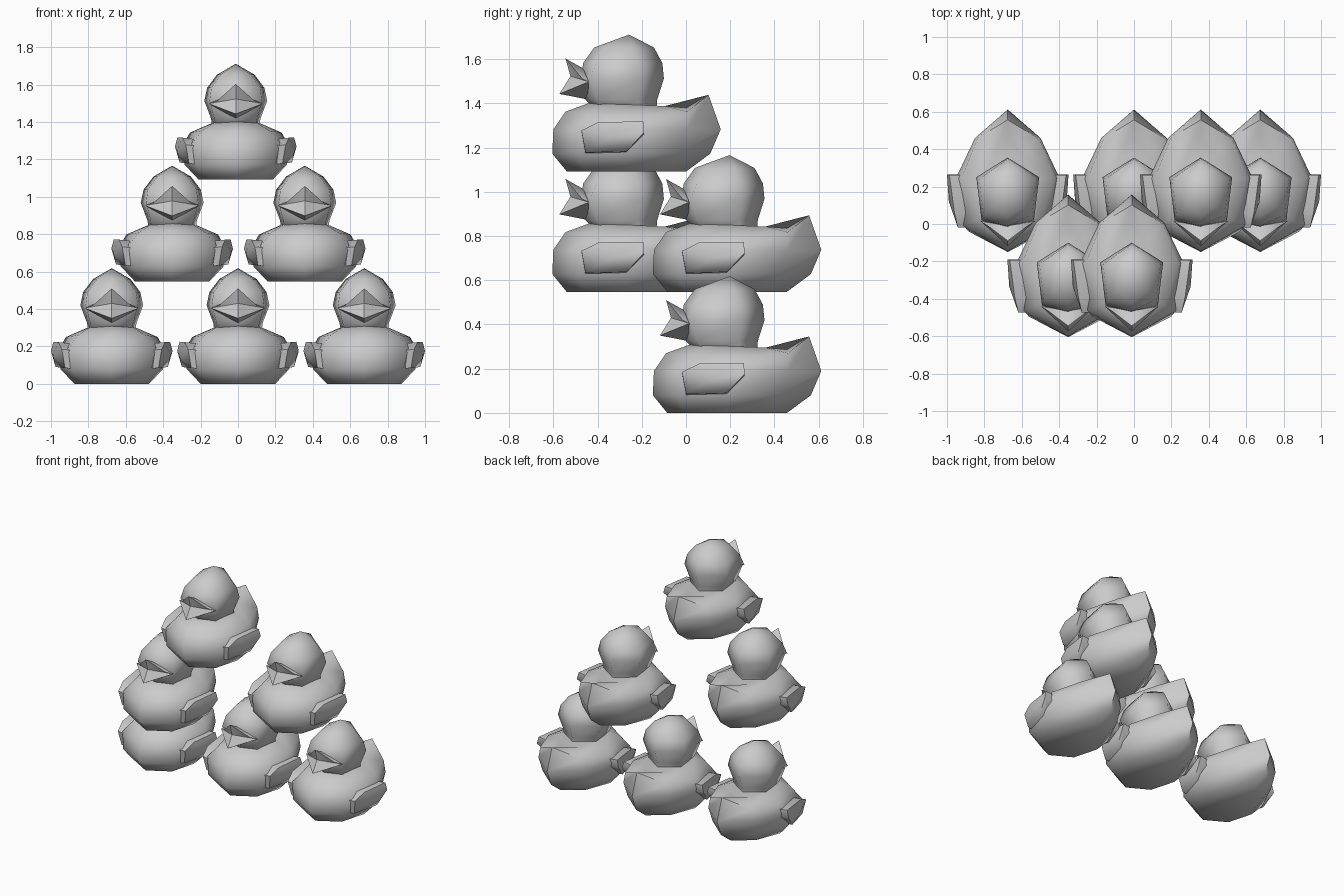
import bpy
import bmesh
from math import radians

if "Cube" in bpy.data.objects:
    bpy.data.objects.remove(bpy.data.objects["Cube"], do_unlink=True)

grey = bpy.data.materials.new("light_grey")
grey.use_nodes = True
COLOUR = (0.6, 0.6, 0.6, 1)
grey.diffuse_color = COLOUR
grey.node_tree.nodes["Principled BSDF"].inputs["Base Color"].default_value = COLOUR


def finish(bm, name, angle):
    """Turn a bmesh into a smooth-shaded mesh with sharp creases."""
    bmesh.ops.remove_doubles(bm, verts=bm.verts, dist=0.0005)
    bmesh.ops.recalc_face_normals(bm, faces=bm.faces)
    for face in bm.faces:
        face.smooth = True
    for edge in bm.edges:
        if len(edge.link_faces) == 2:
            edge.smooth = edge.calc_face_angle(0) < radians(angle)
    mesh = bpy.data.meshes.new(name)
    bm.to_mesh(mesh)
    bm.free()
    mesh.materials.append(grey)
    return mesh


def loft(name, half_rings, angle, peak=None):
    """Skin stacked rings, each given as its +x half from front to back."""
    bm = bmesh.new()
    rings = []
    for half in half_rings:
        full = half + [(-x, y, z) for x, y, z in half[-2:0:-1]]
        rings.append([bm.verts.new(p) for p in full])
    count = len(rings[0])
    for low, high in zip(rings, rings[1:]):
        for i in range(count):
            j = (i + 1) % count
            bm.faces.new((low[i], low[j], high[j], high[i]))
    bm.faces.new(rings[0])
    if peak:
        top = bm.verts.new(peak)
        for i in range(count):
            bm.faces.new((rings[-1][i], rings[-1][(i + 1) % count], top))
    else:
        bm.faces.new(rings[-1])
    return finish(bm, name, angle)


def level(z, *points):
    return [(x, y, z) for x, y in points]


# Body: flat base, pointed chest, upturned tail
body = loft("body", [
    level(0, (0, -.085), (.15, 0), (.2, .18), (.13, .36), (0, .457)),
    level(.08, (0, -.15), (.21, -.04), (.275, .2), (.17, .42), (0, .565)),
    level(.19, (0, -.145), (.235, -.01), (.28, .24), (.175, .46), (0, .612)),
    [(0, -.09, .27), (.18, .02, .26), (.245, .25, .25), (.16, .46, .27), (0, .557, .346)],
    [(0, .02, .31), (.11, .08, .305), (.13, .24, .3), (.08, .36, .295), (0, .457, .287)],
], 62)

# Head with its neck
head = loft("head", [
    level(.27, (0, .05), (.1, .09), (.125, .24), (0, .32)),
    level(.325, (0, 0), (.115, .05), (.132, .24), (0, .325)),
    level(.42, (0, -.02), (.14, .02), (.168, .25), (0, .355)),
    level(.49, (0, -.01), (.13, .05), (.153, .24), (0, .348)),
    level(.56, (0, .04), (.08, .09), (.1, .22), (0, .31)),
], 70, peak=(0, .197, .618))

# Bill: raised upper flap over a wide lower lip
bm = bmesh.new()
for s in (1, -1):
    tip, notch, valley = (0, -.09, .51), (0, -.068, .43), (0, -.01, .465)
    lip, chin = (0, -.118, .35), (0, .01, .325)
    corner, cheek = (s * .1, -.015, .42), (s * .145, .015, .405)
    for pts in ((tip, corner, notch), (tip, valley, corner), (notch, corner, cheek),
                (notch, cheek, lip), (lip, cheek, chin), (valley, chin, cheek),
                (valley, cheek, corner)):
        bm.faces.new([bm.verts.new(p) for p in pts])
bill = finish(bm, "bill", 50)


def make_wing(side, name):
    """Wing: rounded flap standing off the flank."""
    outline = [(.312, .262, .225), (.325, .265, .175), (.3, .185, .09),
               (.25, 0, .085), (.267, -.018, .185), (.285, .06, .223)]
    bm = bmesh.new()
    outer = [bm.verts.new((side * x, y, z)) for x, y, z in outline]
    inner = [bm.verts.new((side * (x - .09), y, z - .01)) for x, y, z in outline]
    mid = bm.verts.new((side * .315, .12, .155))
    for i in range(len(outer)):
        j = (i + 1) % len(outer)
        bm.faces.new((outer[i], outer[j], mid))
        bm.faces.new((outer[i], outer[j], inner[j], inner[i]))
    bm.faces.new(inner)
    return finish(bm, name, 60)


parts = {"body": body, "head": head, "bill": bill,
         "left_wing": make_wing(1, "left_wing"),
         "right_wing": make_wing(-1, "right_wing")}

# Stack of six ducks: three, two, one
places = {"bottom_right": (-.675, 0, 0), "bottom_middle": (0, 0, 0),
          "bottom_left": (.675, 0, 0), "middle_right": (-.352, -.455, .548),
          "middle_left": (.357, 0, .548), "top": (-.012, -.455, 1.093)}
for place, location in places.items():
    for part, mesh in parts.items():
        obj = bpy.data.objects.new(f"{place}_duck_{part}", mesh)
        obj.location = location
        bpy.context.collection.objects.link(obj)
